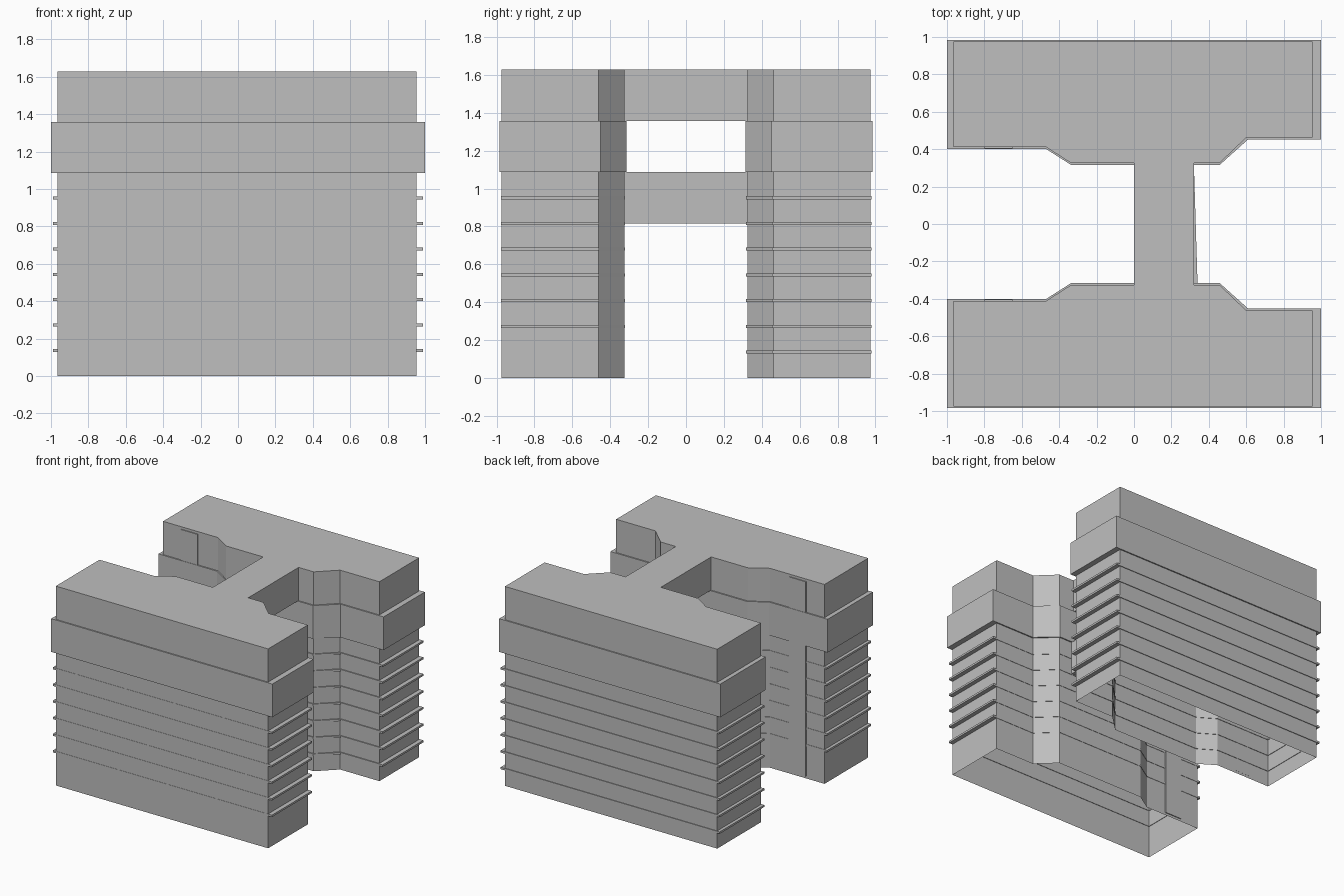
import bpy, bmesh

cube = bpy.data.objects.get("Cube")
if cube:
    bpy.data.objects.remove(cube, do_unlink=True)

# Single concrete colour
GREY = (0.52, 0.52, 0.52, 1)
mat = bpy.data.materials.new("light_grey")
mat.use_nodes = True
mat.diffuse_color = GREY
mat.node_tree.nodes["Principled BSDF"].inputs["Base Color"].default_value = GREY

FLOOR = 0.1358          # storey height
ROOF = FLOOR * 12


def outline(side, left=0, right=0, inner=0, outer=0):
    """Block plan; side is 1 for back, -1 for front, the rest push walls outward."""
    x0, x1, far = -0.965 - left, 0.955 + right, 0.975 + outer
    wall = [(x0, 0.411), (-0.47, 0.411), (-0.335, 0.325),
            (0.457, 0.325), (0.6 + inner, 0.462), (x1, 0.462)]
    plan = [(x, (y - inner) * side) for x, y in wall]
    return plan + [(x1, far * side), (x0, far * side)]


def build(name, plan, z0, z1, bottom=True, hole=None):
    """Extrude a plan: a capped prism, or a ring when a hole plan is given."""
    bm = bmesh.new()

    def loop(points, z):
        return [bm.verts.new((x, y, z)) for x, y in points]

    def bridge(a, b):
        n = len(a)
        for i in range(n):
            j = (i + 1) % n
            bm.faces.new((a[i], a[j], b[j], b[i]))

    low, high = loop(plan, z0), loop(plan, z1)
    bridge(low, high)
    if hole:
        in_low, in_high = loop(hole, z0), loop(hole, z1)
        bridge(in_low, in_high)
        bridge(low, in_low)
        bridge(high, in_high)
    else:
        bm.faces.new(high)
        if bottom:
            bm.faces.new(low)
    bmesh.ops.recalc_face_normals(bm, faces=bm.faces)
    mesh = bpy.data.meshes.new(name)
    bm.to_mesh(mesh)
    bm.free()
    mesh.materials.append(mat)
    obj = bpy.data.objects.new(name, mesh)
    bpy.context.collection.objects.link(obj)


def rect(x0, x1, y0, y1):
    return [(x0, y0), (x1, y0), (x1, y1), (x0, y1)]


for label, side, first in (("back", 1, 1), ("front", -1, 2)):
    core = outline(side, -0.004, -0.004, -0.004, -0.004)
    # Hollow block with an open underside
    build(label + "_block", outline(side), 0, ROOF, bottom=False)
    # Wide projecting storey
    build(label + "_band", outline(side, 0.035, 0.045, 0.01, 0.01),
          FLOOR * 8, FLOOR * 10, hole=core)
    # Thin floor ledges
    depth = 0.008 if side > 0 else 0.003
    for k in range(first, 8):
        z = FLOOR * k
        build(f"{label}_ledge_{k}", outline(side, 0.025, 0.035, depth, depth * 0.7),
              z - 0.007, z + 0.009, hole=core)
    # Slim stair panels on the courtyard wall
    panel = rect(-0.8, -0.65, 0.404 * side, 0.412 * side)
    build(label + "_lower_panel", panel, 0.02, FLOOR * 8)
    build(label + "_upper_panel", panel, FLOOR * 10, ROOF - 0.02)

# Connecting bridges, the lower one slightly tapered in plan
build("upper_bridge", rect(0, 0.32, -0.327, 0.327), FLOOR * 10, ROOF)
build("lower_bridge", [(0, -0.327), (0.34, -0.327), (0.32, 0.327), (0, 0.327)],
      FLOOR * 6, FLOOR * 8)
